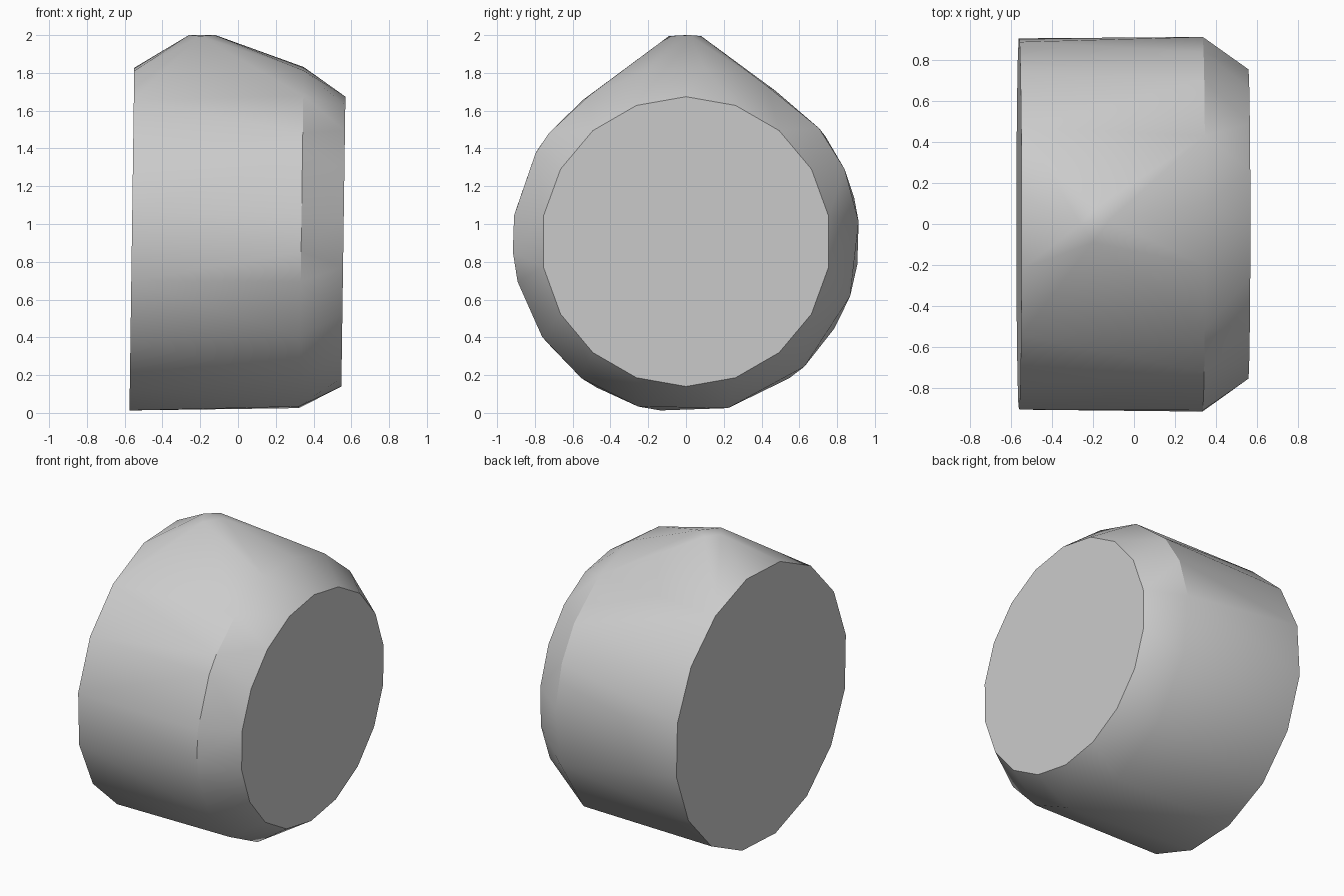
import bpy, bmesh
from math import sin, cos, radians

# Remove the default cube
cube = bpy.data.objects.get("Cube")
if cube:
    bpy.data.objects.remove(cube, do_unlink=True)

# Plain grey material
grey = bpy.data.materials.new("plain grey")
grey.use_nodes = True
colour = (0.6, 0.6, 0.6, 1)
grey.diffuse_color = colour
grey.node_tree.nodes["Principled BSDF"].inputs["Base Color"].default_value = colour


def ring(bm, x, centre, radius, angles):
    """Add a slightly leaning ring of points facing along x."""
    for a in angles:
        y = radius * cos(radians(a))
        z = centre + radius * sin(radians(a))
        bm.verts.new((x + 0.014 * (z - centre), y, z))


bm = bmesh.new()

# Back rim, shoulder rim and end cap
ring(bm, -0.562, 0.92, 0.917, [-76 + 22.5 * i for i in range(16)])
ring(bm, 0.335, 0.917, 0.919, [-76, -47, -19, 6, 24, 40, 62, 84, 103, 124,
                               142, 150, 172, 184, 194, 214, 233, 254])
ring(bm, 0.558, 0.907, 0.767, [10 + 20 * i for i in range(18)])

# Blunt peak on the top
for co in [(-0.26, 0, 2), (-0.12, 0.02, 2), (-0.2, -0.09, 1.995), (-0.19, 0.08, 1.995)]:
    bm.verts.new(co)

# Skin the rings and peak as one convex body
hull = bmesh.ops.convex_hull(bm, input=bm.verts[:])
spare = {v for v in hull["geom_interior"] + hull["geom_unused"]
         if isinstance(v, bmesh.types.BMVert)}
bmesh.ops.delete(bm, geom=list(spare), context="VERTS")
bmesh.ops.dissolve_limit(bm, angle_limit=radians(1), verts=bm.verts[:], edges=bm.edges[:])
bmesh.ops.recalc_face_normals(bm, faces=bm.faces[:])

mesh = bpy.data.meshes.new("peaked_drum")
bm.to_mesh(mesh)
bm.free()
mesh.materials.append(grey)
drum = bpy.data.objects.new("peaked_drum", mesh)
bpy.context.collection.objects.link(drum)

# Smooth walls with crisp rims
bpy.ops.object.select_all(action="DESELECT")
drum.select_set(True)
bpy.context.view_layer.objects.active = drum
bpy.ops.object.shade_smooth_by_angle(angle=radians(32))
